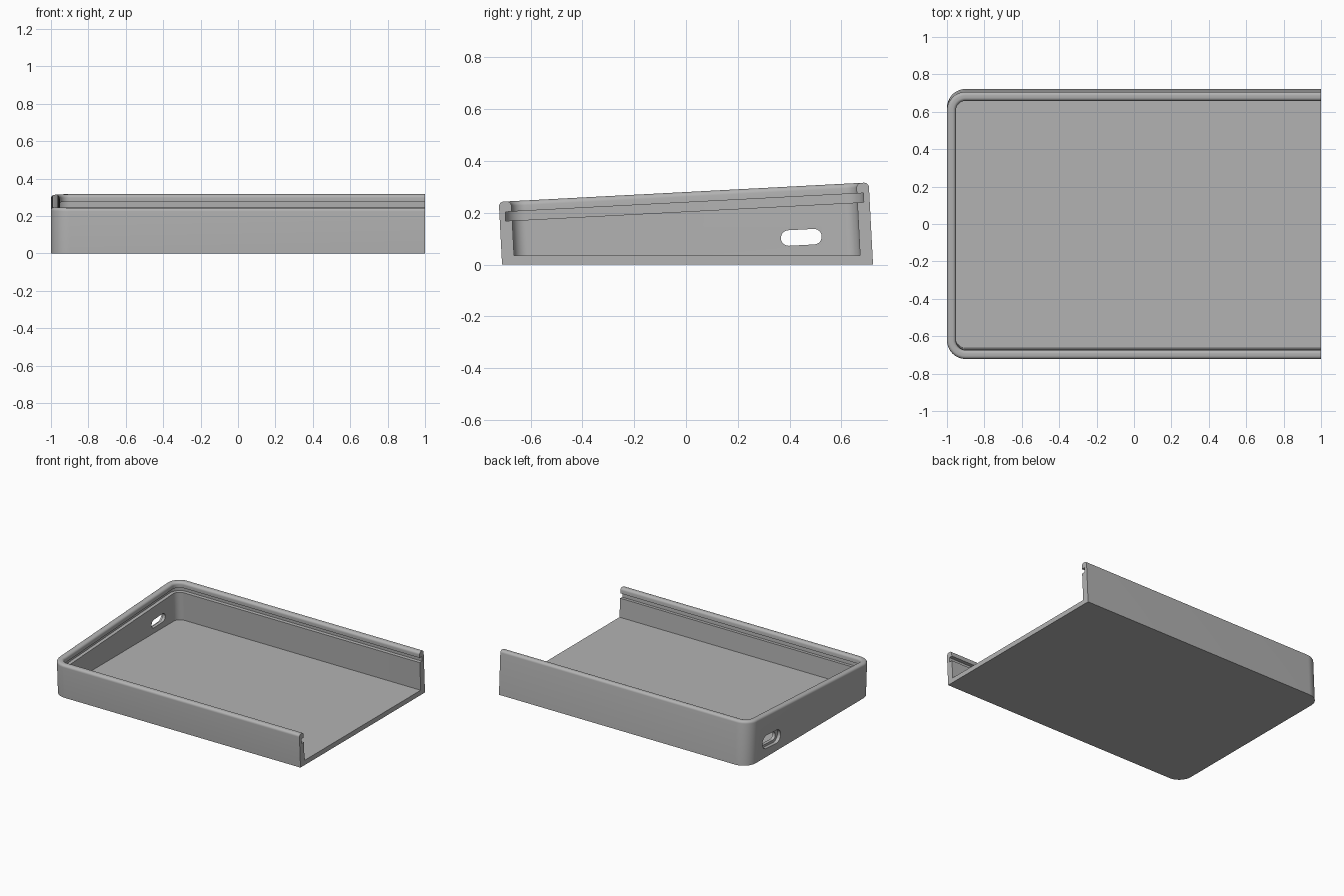
import bpy, bmesh
from math import sin, cos, tan, pi, radians

cube = bpy.data.objects.get("Cube")
if cube:
    bpy.data.objects.remove(cube)

TILT = radians(3)
HALF, SHIFT = 0.715, 0.006      # half depth of the case, centring shift
RADIUS, TOP = 0.1, 0.28         # outer corner radius, rim height
LIP, ROUND = 0.048, 0.018       # wall thickness, rim rounding
FLOOR = 0.035

grey = bpy.data.materials.new("plain grey")
grey.use_nodes = True
grey.diffuse_color = (0.45, 0.45, 0.45, 1)
grey.node_tree.nodes["Principled BSDF"].inputs["Base Color"].default_value = (0.45, 0.45, 0.45, 1)


def tilted(x, v, w):
    """Place a point of the sloping case in the upright world."""
    return (x, v * cos(TILT) - w * sin(TILT), v * sin(TILT) + w * cos(TILT))


def outline(inset, steps=12):
    """Open U-shaped plan with two rounded corners on the right."""
    r, h = RADIUS - inset, HALF - inset
    pts = [(1, -h)]
    for side, start in ((-1, 1.5 * pi), (1, pi)):
        for i in range(steps + 1):
            a = start - i / steps * pi / 2
            pts.append((RADIUS - 1 + r * cos(a), side * (HALF - RADIUS) + r * sin(a)))
    return [(x, v + SHIFT) for x, v in pts + [(1, h)]]


def make_object(name, bm):
    bmesh.ops.recalc_face_normals(bm, faces=bm.faces)
    mesh = bpy.data.meshes.new(name)
    bm.to_mesh(mesh)
    bm.free()
    mesh.materials.append(grey)
    ob = bpy.data.objects.new(name, mesh)
    bpy.context.collection.objects.link(ob)
    return ob


# Wall section as (inset, height): rounded rim, lip, groove, inner wall
arc = [i / 6 * pi / 2 for i in range(7)]
section = [(ROUND - ROUND * cos(a), TOP - ROUND + ROUND * sin(a)) for a in arc]
section += [(LIP - ROUND + ROUND * sin(a), TOP - ROUND + ROUND * cos(a)) for a in arc]
section += [(LIP, 0.24), (0.023, 0.24), (0.023, 0.205), (LIP, 0.205)]

bm = bmesh.new()


def level_ring(inset, z):
    return [bm.verts.new(tilted(x, v, z / cos(TILT) - v * tan(TILT))) for x, v in outline(inset)]


# Case tray: sweep the section around the plan, then close it
rings = [level_ring(0, 0)]
rings += [[bm.verts.new(tilted(x, v, w)) for x, v in outline(d)] for d, w in section]
rings.append(level_ring(LIP, FLOOR))
for a, b in zip(rings, rings[1:]):
    for i in range(len(a) - 1):
        bm.faces.new((a[i], a[i + 1], b[i + 1], b[i]))
bm.faces.new(rings[0])
bm.faces.new(rings[-1])
bm.faces.new([r[0] for r in rings] + [r[-1] for r in reversed(rings)])
tray = make_object("case_tray", bm)


def slot_cutter(name, x0, x1, length, height):
    """Capsule-shaped prism through the right wall."""
    bm = bmesh.new()
    r, n = height / 2, 12
    pts = []
    for side, start in ((1, -pi / 2), (-1, pi / 2)):
        for i in range(n + 1):
            a = start + i / n * pi
            pts.append((0.45 + side * (length / 2 - r) + r * cos(a), 0.082 + r * sin(a)))
    ends = [[bm.verts.new(tilted(x, v, w)) for v, w in pts] for x in (x0, x1)]
    for i in range(len(pts)):
        j = (i + 1) % len(pts)
        bm.faces.new((ends[0][i], ends[0][j], ends[1][j], ends[1][i]))
    for end in ends:
        bm.faces.new(end)
    return make_object(name, bm)


# Cable port: a through slot with a wider outer recess
bpy.context.view_layer.objects.active = tray
tray.select_set(True)
for cutter in (slot_cutter("port_slot_cutter", -1.1, -0.9, 0.158, 0.06),
               slot_cutter("port_recess_cutter", -1.1, -0.975, 0.21, 0.095)):
    cutter.hide_render = True
    mod = tray.modifiers.new("port", 'BOOLEAN')
    mod.operation, mod.solver, mod.object = 'DIFFERENCE', 'EXACT', cutter
    bpy.ops.object.modifier_apply(modifier=mod.name)
    bpy.data.objects.remove(cutter)

bpy.ops.object.shade_smooth_by_angle(angle=radians(30))
